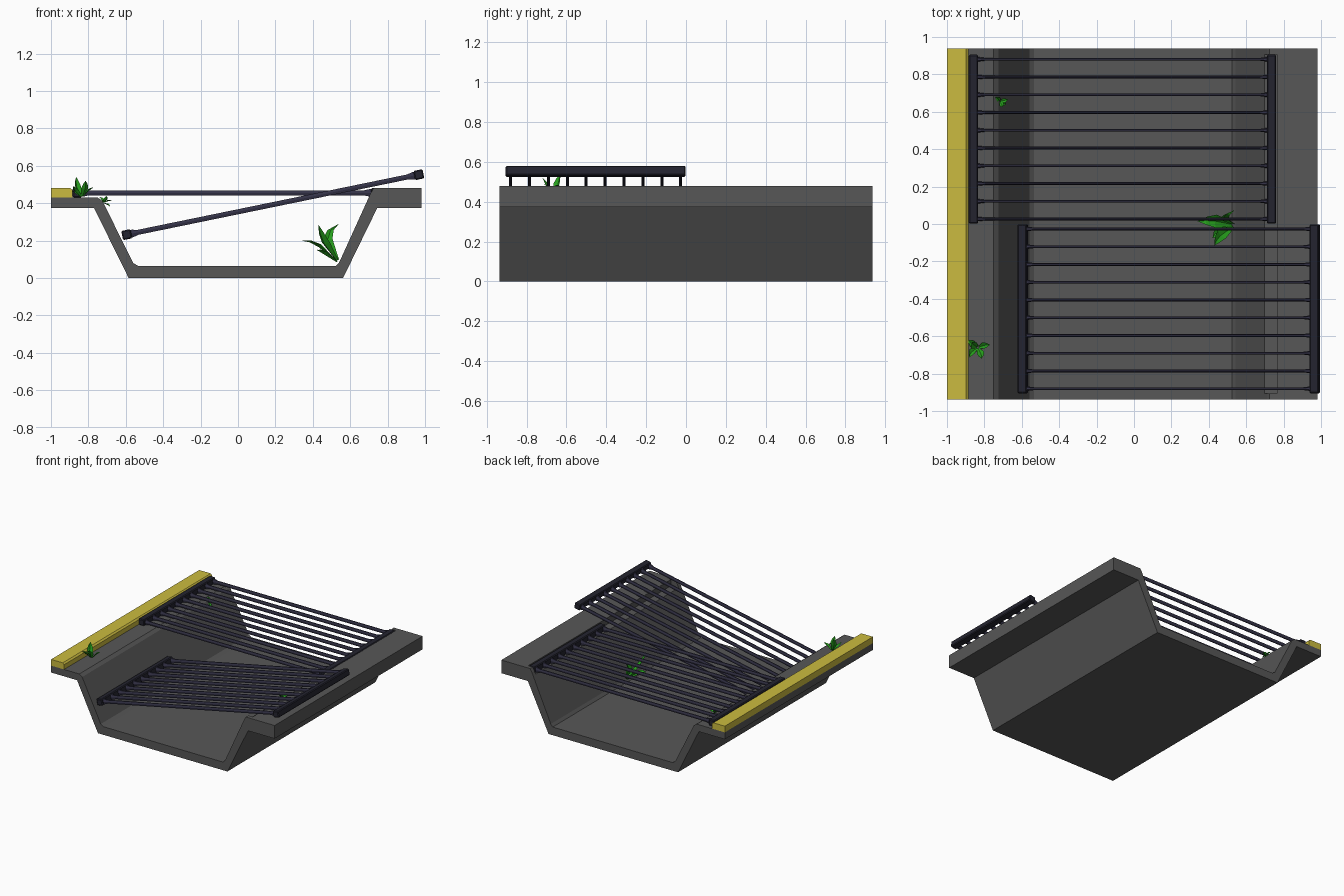
import bpy, bmesh, math
from mathutils import Vector, Matrix

if "Cube" in bpy.data.objects:
    bpy.data.objects.remove(bpy.data.objects["Cube"])


def material(name, rgb):
    m = bpy.data.materials.new(name)
    m.diffuse_color = (*rgb, 1)
    m.use_nodes = True
    m.node_tree.nodes["Principled BSDF"].inputs["Base Color"].default_value = m.diffuse_color
    return m


CONCRETE = material("concrete", (0.095, 0.095, 0.095))
YELLOW = material("yellow_paint", (0.6, 0.5, 0.05))
IRON = material("dark_iron", (0.035, 0.033, 0.065))
IRON_RAIL = material("dark_rail", (0.017, 0.017, 0.028))
GREEN = material("green_leaf", (0.02, 0.36, 0.012))


def finish(name, bm, mat):
    bmesh.ops.recalc_face_normals(bm, faces=bm.faces)
    me = bpy.data.meshes.new(name)
    bm.to_mesh(me)
    bm.free()
    ob = bpy.data.objects.new(name, me)
    bpy.context.collection.objects.link(ob)
    if mat:
        me.materials.append(mat)
    return ob


def extrude_profile(name, pts, y0, y1, mat):
    bm = bmesh.new()
    f = bm.faces.new([bm.verts.new((x, y0, z)) for x, z in pts])
    r = bmesh.ops.extrude_face_region(bm, geom=[f])
    moved = [v for v in r["geom"] if isinstance(v, bmesh.types.BMVert)]
    bmesh.ops.translate(bm, vec=(0, y1 - y0, 0), verts=moved)
    return finish(name, bm, mat)


# Concrete drainage channel with a rebate for the grates on the right bank
L = 0.937
channel = extrude_profile("channel", [
    (-1, 0.375), (-0.77, 0.375), (-0.585, 0), (0.562, 0), (0.745, 0.375), (0.98, 0.375),
    (0.98, 0.48), (0.725, 0.48), (0.71, 0.455), (0.542, 0.085), (0.525, 0.065),
    (-0.535, 0.065), (-0.56, 0.08), (-0.725, 0.412), (-0.75, 0.43), (-1, 0.43)], -L, L, CONCRETE)
cutter = extrude_profile("rebate_cutter", [
    (0.6, 0.43), (0.765, 0.43), (0.765, 0.6), (0.6, 0.6)], -0.905, 0.905, None)
cutter.hide_render = True
cutter.hide_viewport = True
mod = channel.modifiers.new("rebate", "BOOLEAN")
mod.operation = "DIFFERENCE"
mod.solver = "EXACT"
mod.object = cutter

# Yellow kerb along the left bank
extrude_profile("yellow_kerb", [
    (-1, 0.43), (-0.885, 0.43), (-0.885, 0.468), (-0.897, 0.48), (-1, 0.48)], -L, L, YELLOW)


def grate(name, location, angle):
    place = Matrix.Translation(location) @ Matrix.Rotation(angle, 4, "Y")
    # End rails
    bm = bmesh.new()
    for s in (-1, 1):
        m = Matrix.Translation((s * 0.797, 0, 0)) @ Matrix.Diagonal((0.05, 0.903, 0.05, 1))
        bmesh.ops.create_cube(bm, size=1, matrix=m)
    bmesh.ops.bevel(bm, geom=bm.edges[:], offset=0.006, segments=1, affect="EDGES")
    bm.transform(place)
    finish(name + "_rails", bm, IRON_RAIL)
    # Slim bars flaring where they meet the rails
    bm = bmesh.new()
    stations = [(-0.785, 1.6), (-0.765, 1.5), (-0.735, 1), (0.735, 1), (0.765, 1.5), (0.785, 1.6)]
    for i in range(10):
        y = -0.427 + i * 0.0949
        rings = []
        for x, k in stations:
            ring = []
            for j in range(6):
                a = j * math.pi / 3
                ring.append(bm.verts.new((x, y + 0.0075 * k * math.cos(a), 0.0155 * k * math.sin(a))))
            rings.append(ring)
        for a, b in zip(rings, rings[1:]):
            for j in range(6):
                bm.faces.new((a[j], a[(j + 1) % 6], b[(j + 1) % 6], b[j]))
        bm.faces.new(rings[0])
        bm.faces.new(rings[-1])
    bm.transform(place)
    finish(name + "_bars", bm, IRON)


grate("seated_grate", (-0.062, 0.4535, 0.455), 0)
grate("lifted_grate", (0.186, -0.4535, 0.392), math.radians(-11.6))


def plant(name, base, leaves):
    # Each leaf is a folded blade: middle offset, tip offset, half width
    bm = bmesh.new()
    base = Vector(base)
    for mid, tip, w in leaves:
        mid, tip = Vector(mid), Vector(tip)
        side = tip.cross(Vector((0, 0, 1)))
        side = side.normalized() if side.length > 1e-4 else Vector((1, 0, 0))
        keel = side.cross(tip).normalized() * w * 0.5
        rows = []
        for p, k in ((mid * 0.15, 0.35), (mid, 1), (mid.lerp(tip, 0.5) + (mid - tip * 0.5) * 0.25, 0.65)):
            p = base + p
            rows.append([bm.verts.new(p - side * w * k), bm.verts.new(p - keel * k),
                         bm.verts.new(p + side * w * k)])
        end = bm.verts.new(base + tip)
        for a, b in zip(rows, rows[1:]):
            for j in (0, 1):
                bm.faces.new((a[j], a[j + 1], b[j + 1], b[j]))
        for j in (0, 1):
            bm.faces.new((rows[-1][j], rows[-1][j + 1], end))
    finish(name, bm, GREEN)


# Weeds growing in the channel and on the banks
plant("large_weed", (0.54, -0.005, 0.08), [
    ((-0.10, 0.02, 0.10), (-0.20, 0.02, 0.12), 0.035),
    ((-0.07, -0.05, 0.11), (-0.11, -0.11, 0.205), 0.03),
    ((-0.06, 0.03, 0.13), (0.0, 0.08, 0.21), 0.025),
    ((-0.08, -0.03, 0.06), (-0.12, -0.07, 0.07), 0.025)])
plant("kerb_weed", (-0.835, -0.66, 0.43), [
    ((-0.02, 0.01, 0.06), (-0.03, 0.03, 0.11), 0.022),
    ((0.03, 0.01, 0.04), (0.065, 0.015, 0.055), 0.018),
    ((-0.03, -0.02, 0.04), (-0.045, -0.055, 0.06), 0.018),
    ((0.015, -0.03, 0.05), (0.02, -0.06, 0.09), 0.02),
    ((-0.03, 0.02, 0.03), (-0.05, 0.04, 0.03), 0.018)])
plant("slope_weed", (-0.718, 0.655, 0.402), [
    ((-0.005, 0.01, 0.02), (-0.025, 0.025, 0.032), 0.013),
    ((0.022, 0.005, 0.015), (0.045, 0.01, 0.008), 0.013),
    ((0.01, -0.015, 0.02), (0.015, -0.03, 0.036), 0.013),
    ((0.02, -0.01, -0.005), (0.035, -0.015, -0.022), 0.012)])
